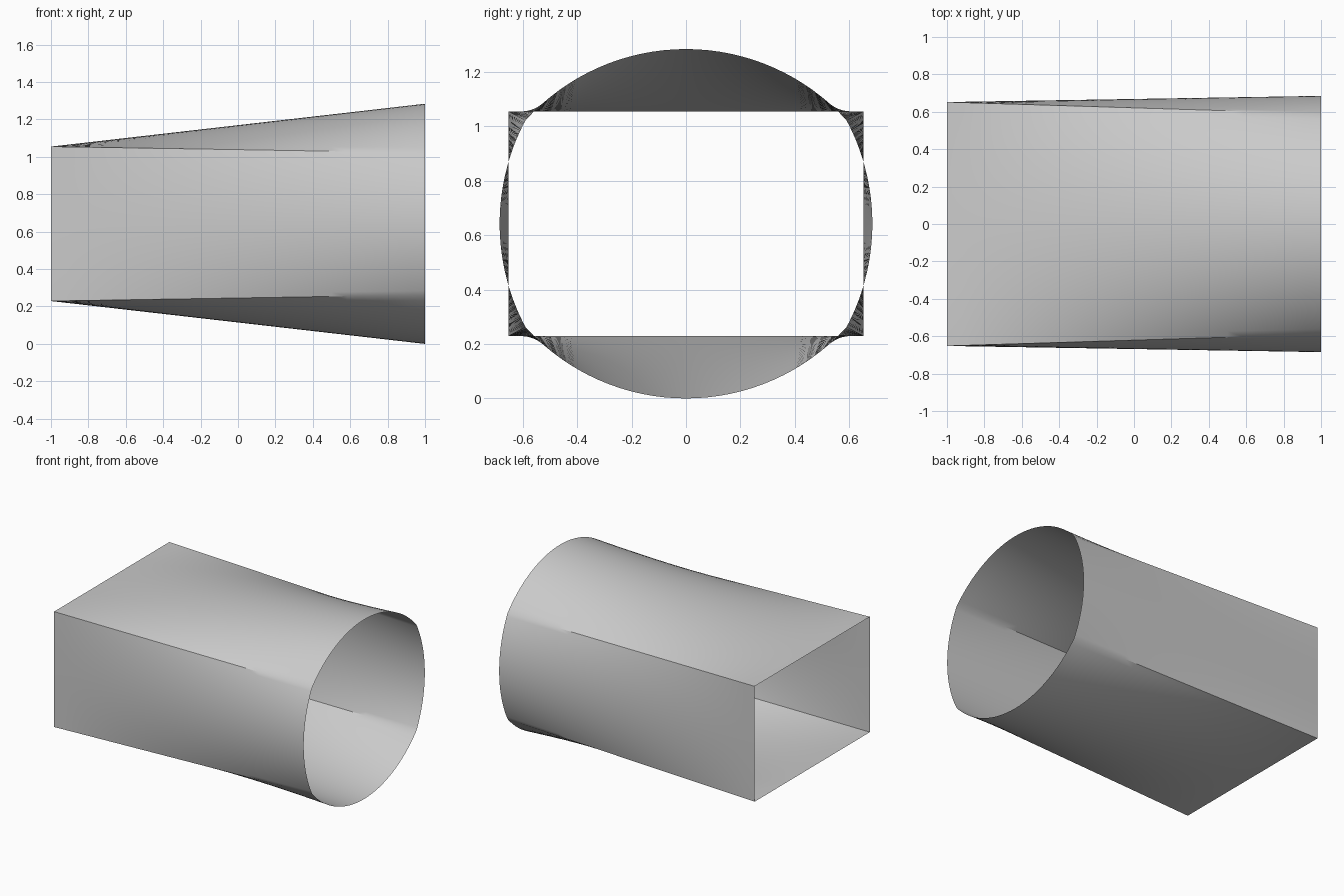
import bpy, bmesh, math
from mathutils import Vector

cube = bpy.data.objects.get("Cube")
if cube:
    bpy.data.objects.remove(cube, do_unlink=True)

MID_Z = 0.642
RECT = (0.652, 0.413)      # half width and half height of the square-cut end
CORNER = (0.59, 0.38)      # where the four arcs of the round end meet
BULGE = (0.685, 0.642)     # furthest reach of the side and top arcs
ARC_STEPS, LENGTH_STEPS = 32, 24


def arc(half, base, peak):
    """Shallow circular arc from -half to +half, rising from base to peak."""
    sag = peak - base
    radius = (half * half + sag * sag) / (2 * sag)
    sweep = math.asin(half / radius)
    for i in range(ARC_STEPS):
        a = sweep * (2 * i / ARC_STEPS - 1)
        yield radius * math.sin(a), peak - radius + radius * math.cos(a)


def rulings():
    """Pairs of matching (y, z) points on the rectangular and round ends."""
    for turn in range(4):
        k = turn % 2                      # even: side wall, odd: top or bottom
        sign = 1 if turn < 2 else -1
        for i, (along, out) in enumerate(arc(CORNER[1 - k], CORNER[k], BULGE[k])):
            t = RECT[1 - k] * (2 * i / ARC_STEPS - 1)
            if k == 0:
                pair = Vector((RECT[0], t)), Vector((out, along))
            else:
                pair = Vector((-t, RECT[1])), Vector((-along, out))
            yield [p * sign for p in pair]


# Duct shell: straight rulings joining the rectangle to the round opening
bm = bmesh.new()
columns = []
for start, end in rulings():
    column = []
    for j in range(LENGTH_STEPS + 1):
        t = j / LENGTH_STEPS
        p = start.lerp(end, t)
        column.append(bm.verts.new((2 * t - 1, p.x, MID_Z + p.y)))
    columns.append(column)
for a, b in zip(columns, columns[1:] + columns[:1]):
    for j in range(LENGTH_STEPS):
        bm.faces.new((a[j], a[j + 1], b[j + 1], b[j]))
bm.normal_update()
# Make the shell face outward
if sum(f.normal.dot(f.calc_center_median() - Vector((0, 0, MID_Z))) for f in bm.faces) < 0:
    bmesh.ops.reverse_faces(bm, faces=bm.faces[:])

mesh = bpy.data.meshes.new("transition_duct")
bm.to_mesh(mesh)
bm.free()
duct = bpy.data.objects.new("transition_duct", mesh)
bpy.context.collection.objects.link(duct)

# Plain grey sheet material
grey = bpy.data.materials.new("light grey")
grey.use_nodes = True
grey.diffuse_color = (0.6, 0.6, 0.6, 1)
grey.node_tree.nodes["Principled BSDF"].inputs["Base Color"].default_value = (0.6, 0.6, 0.6, 1)
mesh.materials.append(grey)

# Smooth walls, with the corner creases fading out toward the round end
bpy.ops.object.select_all(action='DESELECT')
duct.select_set(True)
bpy.context.view_layer.objects.active = duct
bpy.ops.object.shade_smooth_by_angle(angle=math.radians(30))
